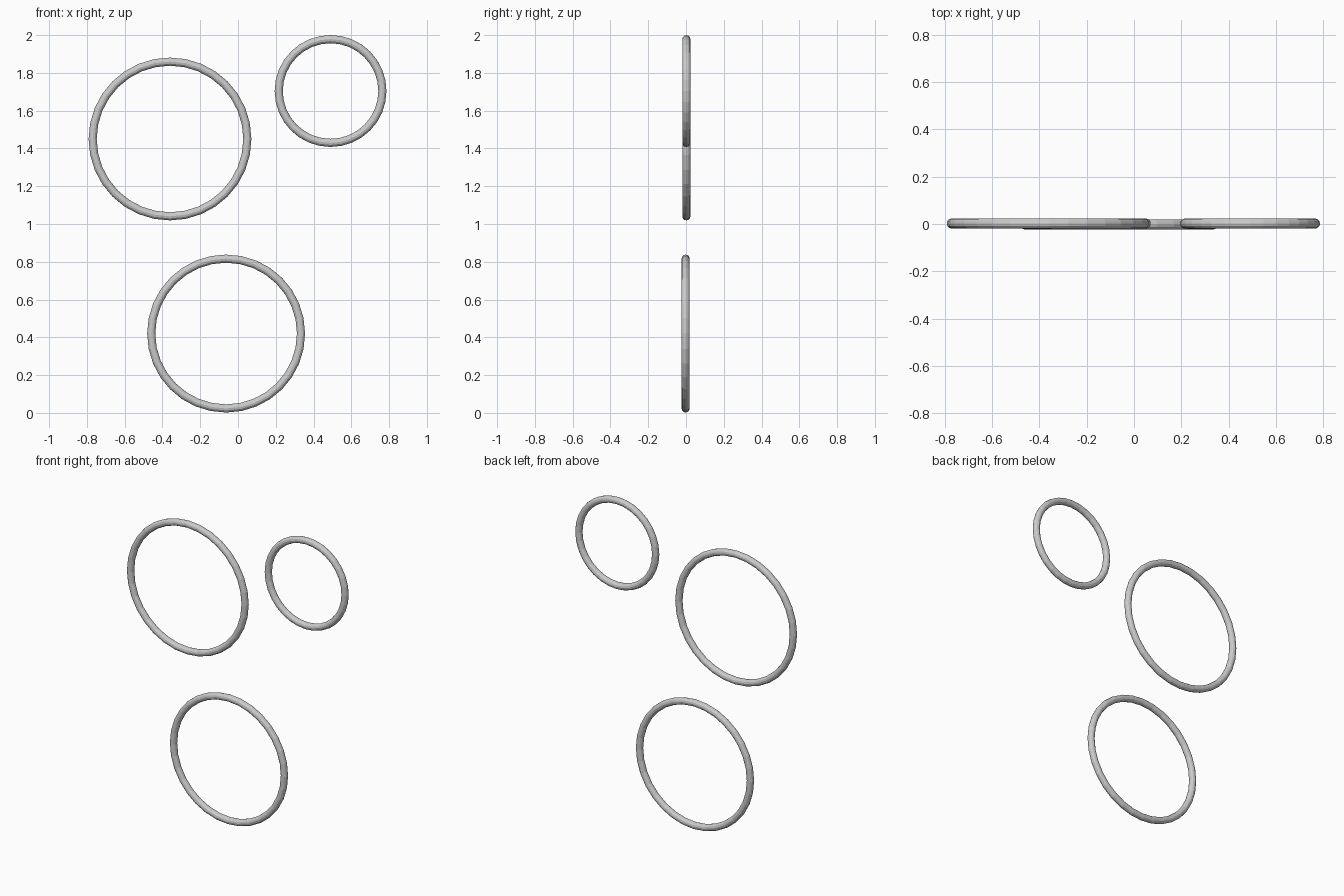
import bpy, math

if "Cube" in bpy.data.objects:
    bpy.data.objects.remove(bpy.data.objects["Cube"])

SEGMENTS = 32   # sides around each ring
SIDES = 12      # sides of the tube section
TUBE = 0.0215   # tube radius

def ring(name, x, y, z, outer):
    """Upright round ring facing the front."""
    bpy.ops.mesh.primitive_torus_add(
        major_segments=SEGMENTS, minor_segments=SIDES,
        major_radius=outer - TUBE, minor_radius=TUBE,
        location=(x, y, z), rotation=(math.pi / 2, 0, 0))
    ob = bpy.context.object
    ob.name = name
    return ob

# Three separate hoops in nearly the same plane
ring("large_upper_ring", -0.36, 0.002, 1.45, 0.431)
ring("small_upper_ring", 0.49, 0.002, 1.704, 0.296)
ring("lower_ring", -0.063, -0.002, 0.42, 0.418)
